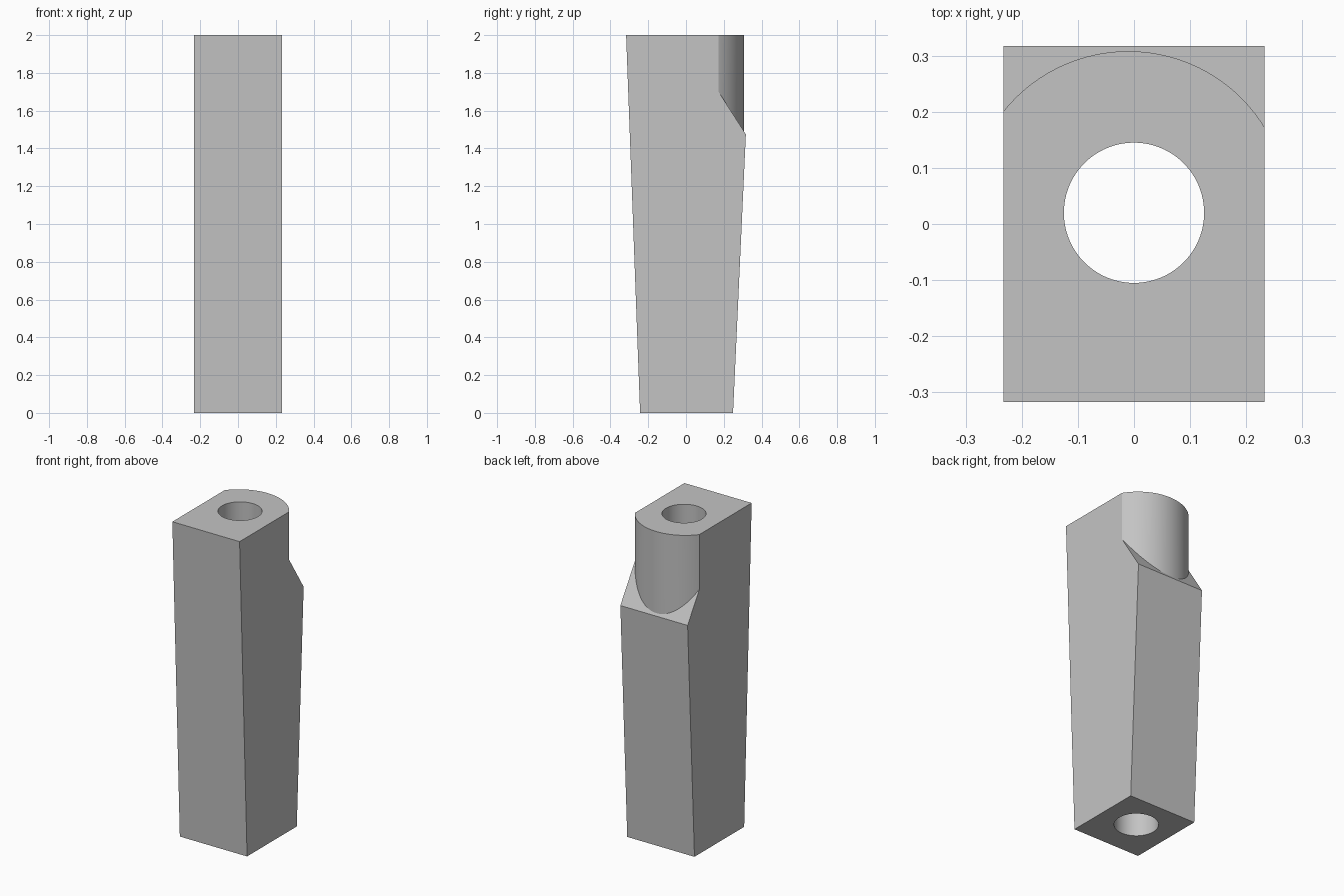
import bpy
import bmesh
from math import radians

cube = bpy.data.objects.get("Cube")
if cube:
    bpy.data.objects.remove(cube, do_unlink=True)

grey = bpy.data.materials.new("plain grey")
grey.use_nodes = True
colour = (0.55, 0.55, 0.55, 1)
grey.diffuse_color = colour
grey.node_tree.nodes["Principled BSDF"].inputs["Base Color"].default_value = colour


def prism(name, profile, half_width):
    """Extrude a side profile of (y, z) points across x."""
    bm = bmesh.new()
    face = bm.faces.new([bm.verts.new((-half_width, y, z)) for y, z in profile])
    new = bmesh.ops.extrude_face_region(bm, geom=[face])["geom"]
    verts = [v for v in new if isinstance(v, bmesh.types.BMVert)]
    bmesh.ops.translate(bm, verts=verts, vec=(2 * half_width, 0, 0))
    bmesh.ops.recalc_face_normals(bm, faces=bm.faces)
    mesh = bpy.data.meshes.new(name)
    bm.to_mesh(mesh)
    bm.free()
    mesh.materials.append(grey)
    obj = bpy.data.objects.new(name, mesh)
    bpy.context.collection.objects.link(obj)
    return obj


def cylinder(name, radius, x, y, bottom, top):
    bpy.ops.mesh.primitive_cylinder_add(
        vertices=96, radius=radius, depth=top - bottom,
        location=(x, y, (top + bottom) / 2))
    obj = bpy.context.object
    obj.name = name
    obj.data.materials.append(grey)
    return obj


def cut(target, cutter):
    """Subtract the cutter from the target, then discard the cutter."""
    mod = target.modifiers.new("cut", 'BOOLEAN')
    mod.operation = 'DIFFERENCE'
    mod.solver = 'EXACT'
    mod.object = cutter
    bpy.context.view_layer.objects.active = target
    bpy.ops.object.modifier_apply(modifier=mod.name)
    bpy.data.objects.remove(cutter, do_unlink=True)


# Tapered block, narrower at the foot
block = prism("tapered_block",
              [(-0.243, 0), (0.249, 0), (0.341, 2), (-0.317, 2)], 0.233)

# Sloped shoulder at the back, leaving a round neck standing
shoulder = prism("shoulder_cutter",
                 [(0.417, 1.319), (0.417, 2.1), (-0.084, 2.1)], 0.4)
cut(shoulder, cylinder("neck", 0.285, -0.01, 0.023, 1, 2.3))
cut(block, shoulder)

# Bore through the full height
cut(block, cylinder("bore", 0.125, 0, 0.02, -0.2, 2.2))

bpy.ops.object.select_all(action='DESELECT')
block.select_set(True)
bpy.context.view_layer.objects.active = block
bpy.ops.object.shade_smooth_by_angle(angle=radians(20))
